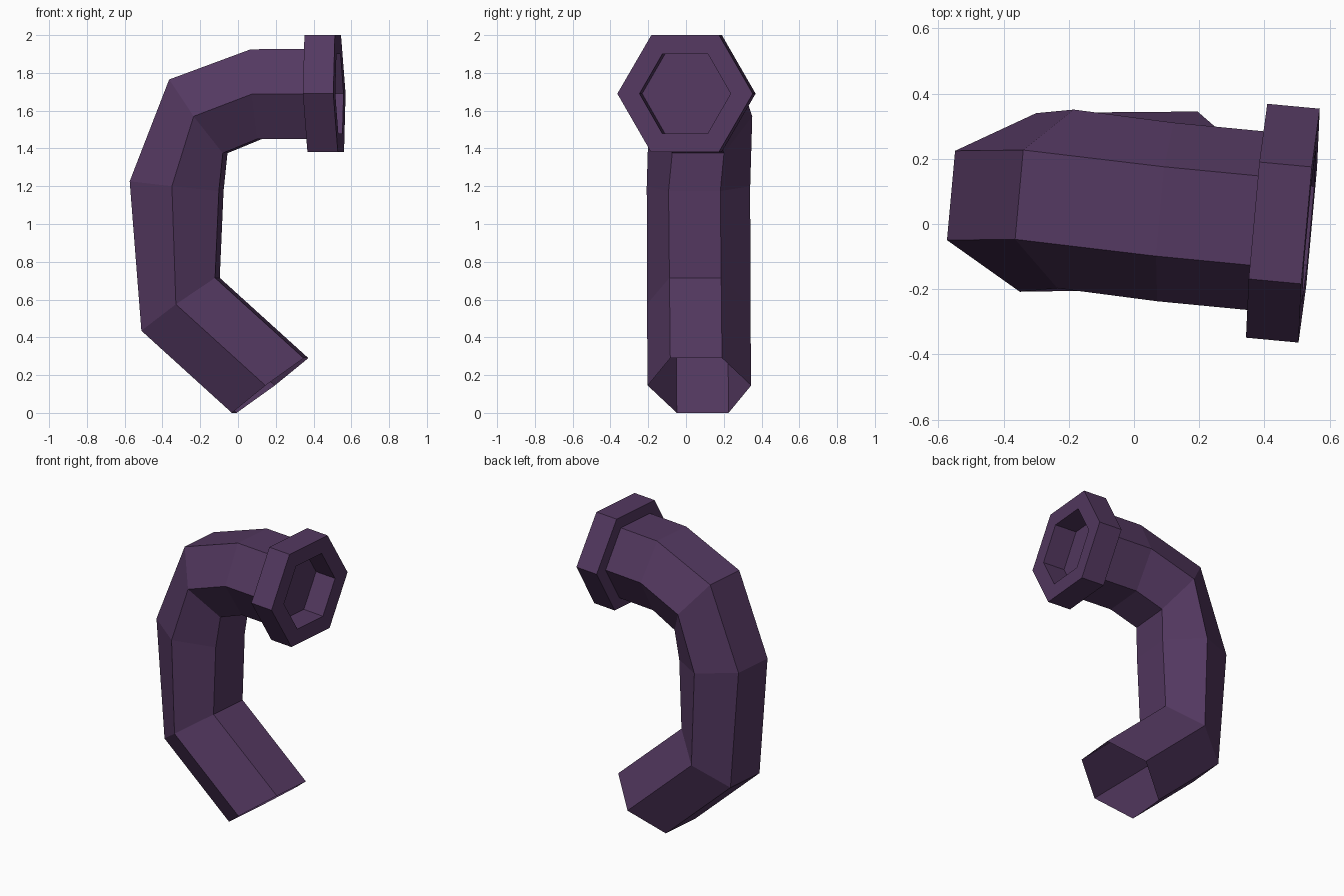
import bpy, bmesh, math
from mathutils import Vector

cube = bpy.data.objects.get("Cube")
if cube:
    bpy.data.objects.remove(cube, do_unlink=True)

YAW = math.radians(5.2)
SIDE = Vector((math.sin(YAW), math.cos(YAW), 0))

purple = bpy.data.materials.new("dark purple")
purple.use_nodes = True
colour = (0.088, 0.040, 0.118, 1)
purple.diffuse_color = colour
purple.node_tree.nodes["Principled BSDF"].inputs["Base Color"].default_value = colour


def hex_ring(bm, centre, dx, dz, radius):
    """Six vertices around centre; (dx, dz) points to the outer flat side."""
    c = Vector(centre)
    up = Vector((dx, -dx * math.tan(YAW), dz))
    pattern = [(1, 0), (0.5, 1), (-0.5, 1), (-1, 0), (-0.5, -1), (0.5, -1)]
    return [bm.verts.new(c + SIDE * radius * s + up * u) for s, u in pattern]


def hex_sweep(name, rings, cap_start=False, cap_end=False):
    """Skin a list of hexagon rings into one flat-shaded object."""
    bm = bmesh.new()
    loops = [hex_ring(bm, *r) for r in rings]
    for a, b in zip(loops, loops[1:]):
        for i in range(6):
            j = (i + 1) % 6
            bm.faces.new((a[i], b[i], b[j], a[j]))
    if cap_start:
        bm.faces.new(loops[0])
    if cap_end:
        bm.faces.new(loops[-1][::-1])
    bm.normal_update()
    mesh = bpy.data.meshes.new(name)
    bm.to_mesh(mesh)
    bm.free()
    mesh.materials.append(purple)
    obj = bpy.data.objects.new(name, mesh)
    bpy.context.collection.objects.link(obj)
    return obj


# Bent pipe, open at the lower end, mitred at every bend
R = 0.275
hex_sweep("bent_pipe", [
    ((0.17, 0.071, 0.145), -0.19, -0.145, R),
    ((-0.304, 0.067, 0.575), -0.195, -0.14, R),
    ((-0.325, 0.066, 1.20), -0.236, 0.026, R),
    ((-0.21, 0.077, 1.57), -0.142, 0.195, R),
    ((0.096, 0.037, 1.687), -0.016, 0.238, R),
    ((0.376, 0.010, 1.688), -0.006, 0.238, R),
])

# Collar with a recessed mouth
back = (0.376, 0.010, 1.69)
front = (0.537, -0.005, 1.69)
floor = (0.385, 0.009, 1.69)
hex_sweep("mouth_collar", [
    (back, -0.008, 0.31, 0.36),
    (front, -0.008, 0.31, 0.36),
    (front, -0.005, 0.21, 0.242),
    (floor, -0.005, 0.21, 0.242),
], cap_start=True, cap_end=True)

# Consistent outward faces
for name in ("bent_pipe", "mouth_collar"):
    mesh = bpy.data.objects[name].data
    bm = bmesh.new()
    bm.from_mesh(mesh)
    bmesh.ops.recalc_face_normals(bm, faces=bm.faces)
    bm.to_mesh(mesh)
    bm.free()
